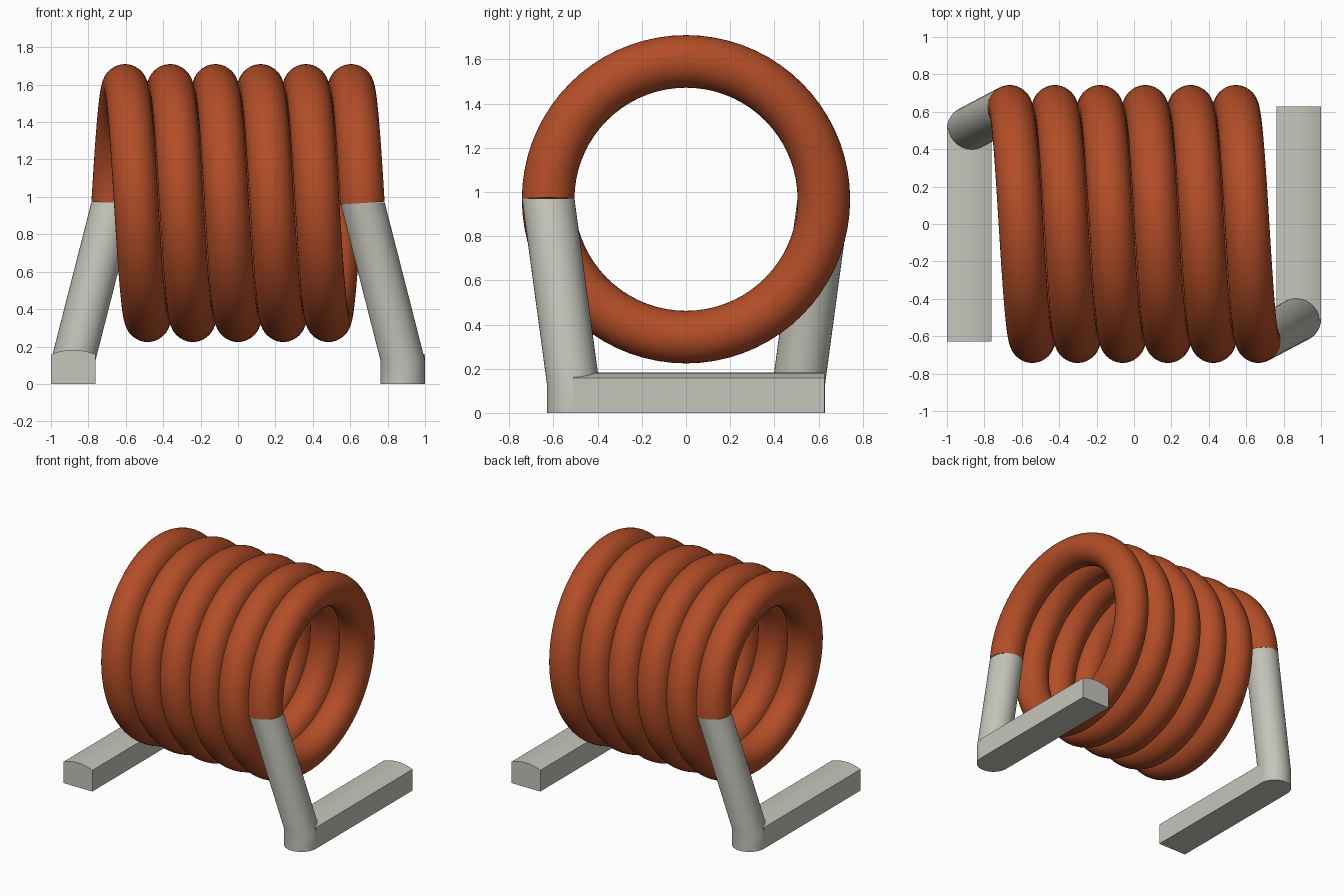
import bpy
import bmesh
from math import pi, sin, cos, radians
from mathutils import Vector

default = bpy.data.objects.get("Cube")
if default:
    bpy.data.objects.remove(default, do_unlink=True)


def material(name, colour):
    mat = bpy.data.materials.new(name)
    mat.use_nodes = True
    mat.diffuse_color = colour
    bsdf = next(n for n in mat.node_tree.nodes if n.type == "BSDF_PRINCIPLED")
    bsdf.inputs["Base Color"].default_value = colour
    return mat


copper = material("copper orange", (0.45, 0.075, 0.02, 1))
tin = material("tinned grey", (0.56, 0.56, 0.50, 1))


def loft(name, rings, mat):
    """Skin a list of closed rings, cap both ends and shade smooth."""
    bm = bmesh.new()
    loops = [[bm.verts.new(p) for p in ring] for ring in rings]
    n = len(loops[0])
    for a, b in zip(loops, loops[1:]):
        for i in range(n):
            j = (i + 1) % n
            bm.faces.new((a[i], a[j], b[j], b[i]))
    bm.faces.new(loops[0])
    bm.faces.new(loops[-1])
    bmesh.ops.recalc_face_normals(bm, faces=bm.faces)
    mesh = bpy.data.meshes.new(name)
    bm.to_mesh(mesh)
    bm.free()
    mesh.materials.append(mat)
    obj = bpy.data.objects.new(name, mesh)
    bpy.context.collection.objects.link(obj)
    bpy.ops.object.select_all(action="DESELECT")
    obj.select_set(True)
    bpy.context.view_layer.objects.active = obj
    bpy.ops.object.shade_smooth_by_angle(angle=radians(30))
    return obj


# Main dimensions
WIRE = 0.119
COIL_R = 0.624
COIL_Z = 0.967
END_X = 0.665
TURNS = 5.5
FOOT_X, FOOT_Y = 0.881, 0.51
SIDES = 40

# Coil: a round wire swept along a helix about the x axis
steps = int(TURNS * 72)
rings = []
for s in range(steps + 1):
    a = 2 * pi * TURNS * s / steps
    radial = Vector((0, -cos(a), sin(a)))
    centre = Vector((END_X - 2 * END_X * s / steps, 0, COIL_Z)) + COIL_R * radial
    tangent = Vector((-2 * END_X / (2 * pi * TURNS),
                      COIL_R * sin(a), COIL_R * cos(a))).normalized()
    side = tangent.cross(radial)
    rings.append([centre + WIRE * (cos(t) * radial + sin(t) * side)
                  for t in (2 * pi * k / SIDES for k in range(SIDES))])
loft("coil", rings, copper)


def level_ring(x, y, z):
    return [Vector((x + WIRE * cos(t), y + WIRE * sin(t), z))
            for t in (2 * pi * k / SIDES for k in range(SIDES))]


def foot_section(y):
    """Flat-bottomed bar section with a gently domed top."""
    arc = [i / 8 for i in range(-8, 9)]
    top = [Vector((FOOT_X + WIRE * u, y, 0.182 - 0.024 * u * u)) for u in arc]
    return top + [Vector((FOOT_X + WIRE, y, 0)), Vector((FOOT_X - WIRE, y, 0))]


# Terminals: a slanted leg and a foot bar, repeated half a turn round
for label, turn in (("left", 0), ("right", pi)):
    leg = loft(label + "_leg", [level_ring(FOOT_X, -FOOT_Y, 0),
                                level_ring(FOOT_X, -FOOT_Y, 0.125),
                                level_ring(END_X, -COIL_R, COIL_Z + 0.004)], tin)
    foot = loft(label + "_foot", [foot_section(-FOOT_Y), foot_section(0.627)], tin)
    for part in (leg, foot):
        part.rotation_euler.z = turn
